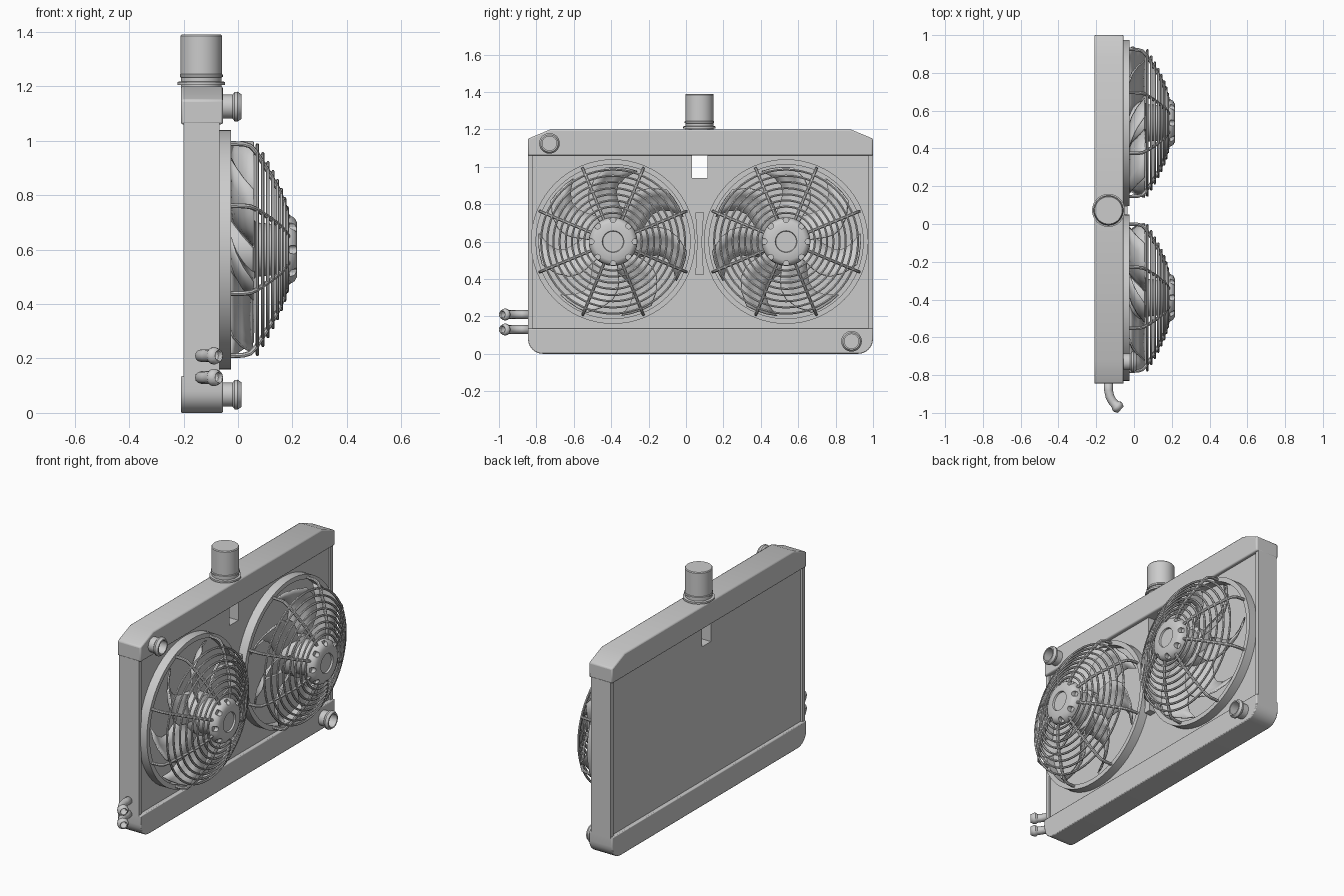
import bpy, bmesh, math
from mathutils import Matrix, Vector

if "Cube" in bpy.data.objects:
    bpy.data.objects.remove(bpy.data.objects["Cube"])


def finish(name, bm, smooth=True, bevel=0):
    bmesh.ops.recalc_face_normals(bm, faces=bm.faces[:])
    me = bpy.data.meshes.new(name)
    bm.to_mesh(me)
    bm.free()
    ob = bpy.data.objects.new(name, me)
    bpy.context.collection.objects.link(ob)
    if bevel:
        m = ob.modifiers.new("bevel", 'BEVEL')
        m.width, m.segments, m.limit_method = bevel, 2, 'ANGLE'
    if smooth:
        bpy.ops.object.select_all(action='DESELECT')
        ob.select_set(True)
        bpy.context.view_layer.objects.active = ob
        bpy.ops.object.shade_smooth_by_angle(angle=math.radians(35))
    return ob


def prism(name, pts, x0, x1, bevel=0):
    """Extrude a (y, z) outline along x."""
    bm = bmesh.new()
    f = bm.faces.new([bm.verts.new((x0, y, z)) for y, z in pts])
    r = bmesh.ops.extrude_face_region(bm, geom=[f])
    bmesh.ops.translate(bm, vec=(x1 - x0, 0, 0),
                        verts=[v for v in r['geom'] if isinstance(v, bmesh.types.BMVert)])
    return finish(name, bm, bevel=bevel)


def rect(y0, y1, z0, z1):
    return [(y0, z0), (y1, z0), (y1, z1), (y0, z1)]


def lathe(bm, prof, mat, seg=48, closed=False):
    """Spin (along, radius) points around the local x axis."""
    rings = []
    for x, r in prof:
        if r == 0:
            rings.append([bm.verts.new(mat @ Vector((x, 0, 0)))] * seg)
        else:
            rings.append([bm.verts.new(mat @ Vector((x, r * math.cos(a), r * math.sin(a))))
                          for a in (2 * math.pi * i / seg for i in range(seg))])
    pairs = list(zip(rings, rings[1:])) + ([(rings[-1], rings[0])] if closed else [])
    for a, b in pairs:
        for i in range(seg):
            j = (i + 1) % seg
            bm.faces.new(list(dict.fromkeys((a[i], a[j], b[j], b[i]))))


def spun(name, prof, mat, seg=48, closed=False):
    bm = bmesh.new()
    lathe(bm, prof, mat, seg, closed)
    return finish(name, bm)


def tube(name, paths, radii, wall=0, res=3):
    """Round bars along poly paths, turned into one mesh."""
    cu = bpy.data.curves.new(name, 'CURVE')
    cu.dimensions, cu.bevel_depth, cu.bevel_resolution = '3D', 1, res
    cu.use_fill_caps = not wall
    for pts in paths:
        s = cu.splines.new('POLY')
        s.points.add(len(pts) - 1)
        for p, co, r in zip(s.points, pts, radii):
            p.co, p.radius = (*co, 1), r
    tmp = bpy.data.objects.new(name + "_curve", cu)
    bpy.context.collection.objects.link(tmp)
    bpy.context.view_layer.update()
    me = tmp.evaluated_get(bpy.context.evaluated_depsgraph_get()).to_mesh()
    bm = bmesh.new()
    bm.from_mesh(me)
    bpy.data.objects.remove(tmp)
    ob = finish(name, bm)
    if wall:
        m = ob.modifiers.new("wall", 'SOLIDIFY')
        m.thickness, m.offset = wall, -1
    return ob


Y0, Y1 = -0.845, 1.0
T = Matrix.Translation

# tanks: chamfered top, rounded bottom
prism("top_tank", [(Y0, 1.06), (Y1, 1.06), (Y1, 1.15), (0.88, 1.2), (-0.725, 1.2), (Y0, 1.15)],
      -0.21, -0.055, 0.008)
R = 0.08
arc = [math.radians(15 * i) for i in range(7)]
bottom = [(Y0 + R - R * math.cos(a), R - R * math.sin(a)) for a in arc]
bottom += [(Y1 - R + R * math.sin(a), R - R * math.cos(a)) for a in arc]
prism("bottom_tank", bottom + [(Y1, 0.135), (Y0, 0.135)], -0.21, -0.055, 0.005)

# core with a slot below the top tank, and side rails
prism("core", [(Y0 + .01, .13), (Y1 - .01, .13), (Y1 - .01, 1.064), (.115, 1.064), (.115, .94),
               (.033, .94), (.033, 1.064), (Y0 + .01, 1.064)], -0.188, -0.078)
for side, a, b in (("left", Y0, Y0 + 0.025), ("right", Y1 - 0.025, Y1)):
    prism("side_rail_" + side, rect(a, b, 0.13, 1.065), -0.2, -0.068)

# filler neck and cap
spun("filler_cap", [(1.19, 0), (1.19, .075), (1.205, .075), (1.205, .087), (1.216, .087),
                    (1.218, .074), (1.232, .074), (1.234, .079), (1.242, .079), (1.246, .076),
                    (1.385, .076), (1.39, .072), (1.39, 0)],
     T((-0.135, 0.072, 0)) @ Matrix.Rotation(-math.pi / 2, 4, 'Y'))

# hose ports with a bead and open bore
port = [(-.07, .044), (-.02, .044), (-.012, .054), (-.002, .055), (.012, .046),
        (.012, .038), (-.05, .038), (-.05, 0)]
for name, y, z in (("upper_hose_port", -0.73, 1.125), ("lower_hose_port", 0.885, 0.067)):
    spun(name, port, T((0, y, z)), 32)

# small bent side pipes
for i, z in enumerate((0.13, 0.21)):
    tube("side_pipe_%d" % (i + 1),
         [[(-.135, -.83, z), (-.135, -.88, z), (-.128, -.912, z), (-.115, -.938, z),
           (-.1, -.955, z), (-.092, -.963, z), (-.085, -.97, z), (-.07, -.983, z)]],
         [.023, .023, .023, .023, .024, .032, .032, .023], wall=0.006, res=4)

# bracket joining the fan shrouds
prism("shroud_bridge", [(.05, .42), (.095, .42), (.085, .6), (.095, .755), (.05, .755), (.06, .6)],
      -0.08, -0.035)

cage = [(-.03, .422), (.02, .42), (.045, .412), (.06, .395), (.072, .378), (.1, .33),
        (.125, .285), (.15, .235), (.168, .185), (.185, .12)]


def cage_x(r):
    for (xa, ra), (xb, rb) in zip(cage, cage[1:]):
        if rb <= r <= ra:
            return xa + (xb - xa) * (ra - r) / (ra - rb)


def fan(label, cy, sweep):
    c = T((0, cy, 0.6))
    # shroud ring
    spun(label + "_shroud", [(-.08, .44), (-.025, .44), (-.025, .412), (-.08, .412)], c, 64, True)
    # guard ribs
    paths = []
    for k in range(8):
        a = math.radians(22.5 + 45 * k)
        paths.append([c @ Vector((x, r * math.cos(a), r * math.sin(a))) for x, r in cage])
    tube(label + "_guard_ribs", paths, [0.009] * len(cage), res=2)
    # concentric guard rings
    bm = bmesh.new()
    for r in (.385, .352, .319, .286, .253, .22, .187, .154):
        x = cage_x(r) + 0.004
        lathe(bm, [(x + .0065 * math.cos(t), r + .0065 * math.sin(t))
                   for t in (math.pi / 3 * i for i in range(6))], c, 56, True)
    finish(label + "_guard_rings", bm)
    # hub cap with notched rim and centre recess
    hub = spun(label + "_hub_cap", [(.165, 0), (.165, .122), (.172, .13), (.19, .128), (.208, .117),
                                    (.217, .1), (.217, .058), (.207, .055), (.207, 0)], c)
    bm = bmesh.new()
    for k in range(8):
        a = math.radians(45 * k)
        m = c @ T((.215, .118 * math.cos(a), .118 * math.sin(a)))
        bmesh.ops.create_cone(bm, cap_ends=True, segments=12, radius1=.016, radius2=.016,
                              depth=.05, matrix=m @ Matrix.Rotation(math.pi / 2, 4, 'Y'))
    cutter = finish(label + "_notch_cutter", bm, smooth=False)
    cutter.hide_render = True
    cutter.hide_set(True)
    b = hub.modifiers.new("notches", 'BOOLEAN')
    b.operation, b.object, b.solver = 'DIFFERENCE', cutter, 'EXACT'
    # motor behind the cap
    spun(label + "_motor", [(-.08, 0), (-.08, .1), (-.03, .1), (-.03, .12), (.055, .12),
                            (.065, .1), (.17, .09), (.17, 0)], c)
    # seven swept, pitched blades
    bm = bmesh.new()
    n, w = 7, 4
    for k in range(7):
        base = math.radians(90 + 360 / 7 * k)
        grid = []
        for i in range(n):
            t = i / (n - 1)
            r = .11 + .29 * t
            mid = base + sweep * (.3 * math.sin(t * math.pi) - .12 * t)
            row = []
            for j in range(w):
                u = j / (w - 1) - .5
                a = mid + sweep * u * (.14 + .03 * t) / r
                x = .012 + .085 * u - .05 * (.25 - u * u)
                row.append(bm.verts.new(c @ Vector((x, r * math.cos(a), r * math.sin(a)))))
            grid.append(row)
        for i in range(n - 1):
            for j in range(w - 1):
                bm.faces.new((grid[i][j], grid[i][j + 1], grid[i + 1][j + 1], grid[i + 1][j]))
    blades = finish(label + "_blades", bm)
    blades.modifiers.new("thickness", 'SOLIDIFY').thickness = .008


fan("left_fan", -0.39, 1)
fan("right_fan", 0.535, -1)
